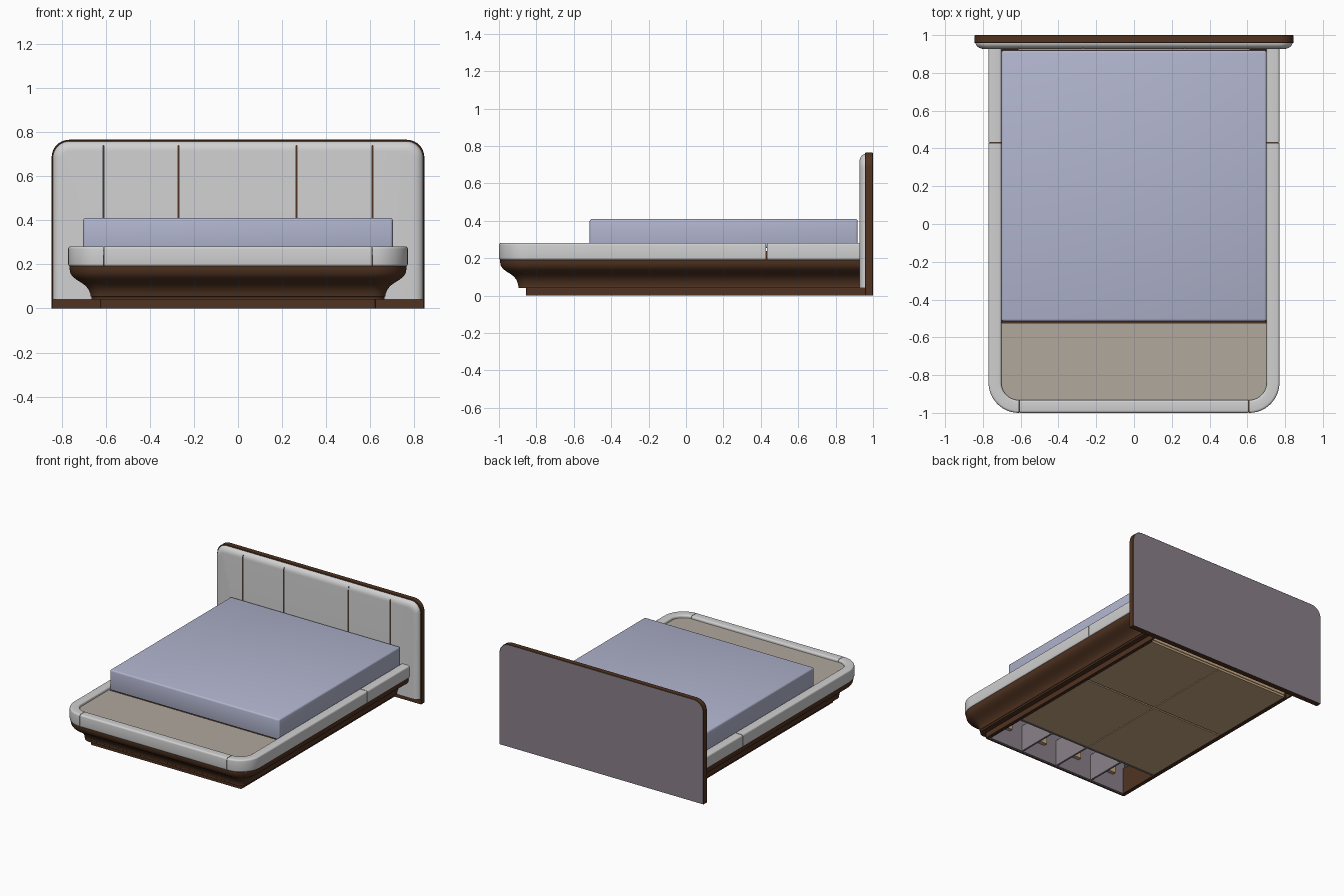
import bpy, bmesh, math
from mathutils import Vector

if "Cube" in bpy.data.objects:
    bpy.data.objects.remove(bpy.data.objects["Cube"])


def mat(name, r, g, b):
    m = bpy.data.materials.new(name)
    lin = [((c / 255 + 0.055) / 1.055) ** 2.4 for c in (r, g, b)]
    m.diffuse_color = (*lin, 1)
    m.use_nodes = True
    m.node_tree.nodes["Principled BSDF"].inputs["Base Color"].default_value = m.diffuse_color
    return m


FABRIC = mat("light grey fabric", 208, 208, 208)
BROWN = mat("dark brown wood", 80, 51, 33)
BLUE = mat("pale blue mattress", 177, 181, 206)
TAUPE = mat("taupe deck", 177, 168, 157)
MAUVE = mat("mauve grey board", 138, 129, 138)
TAN = mat("tan plywood", 198, 168, 132)


def finish(name, bm, *mats):
    bmesh.ops.recalc_face_normals(bm, faces=bm.faces[:])
    me = bpy.data.meshes.new(name)
    bm.to_mesh(me)
    bm.free()
    ob = bpy.data.objects.new(name, me)
    bpy.context.collection.objects.link(ob)
    for m in mats:
        me.materials.append(m)
    bpy.ops.object.select_all(action='DESELECT')
    ob.select_set(True)
    bpy.context.view_layer.objects.active = ob
    bpy.ops.object.shade_smooth_by_angle(angle=math.radians(35))
    return ob


def loft(rings, closed=True):
    """Skin rings of points and cap both ends."""
    bm = bmesh.new()
    vs = [[bm.verts.new(p) for p in ring] for ring in rings]
    n = len(vs[0])
    for a, b in zip(vs, vs[1:]):
        for i in range(n):
            j = (i + 1) % n
            bm.faces.new((a[i], a[j], b[j], b[i]))
    bm.faces.new(vs[0])
    bm.faces.new(vs[-1][::-1])
    return bm


def box(name, x, y, z, m, bevel=0, segs=3):
    bm = loft([[(x[0], y[0], h), (x[1], y[0], h), (x[1], y[1], h), (x[0], y[1], h)] for h in z])
    if bevel:
        bmesh.ops.bevel(bm, geom=bm.edges[:], offset=bevel, segments=segs, profile=0.5, affect='EDGES')
    return finish(name, bm, m)


def mirror(ob):
    ob.modifiers.new("mirror", 'MIRROR')


# Path round the foot of the bed: arc centre plus outward direction
CX, CY, R = 0.61, -0.84, 0.16


def corner(side=1, n=14):
    pts = [(side * CX, CY, side * math.cos(a), -math.sin(a))
           for a in [math.pi / 2 * i / n for i in range(n + 1)]]
    return pts if side > 0 else pts[::-1]


def u_path(y_end):
    return [(CX, y_end, 1, 0)] + corner() + corner(-1) + [(-CX, y_end, -1, 0)]


def sweep(name, path, section, m):
    """Section points are (inset from the outer edge, z)."""
    rings = [[(cx + nx * (R - d), cy + ny * (R - d), z) for d, z in section]
             for cx, cy, nx, ny in path]
    return finish(name, loft(rings), m)


# Upholstered rail with rounded section, in pieces divided by seams
def rounded(d0, d1, z0, z1, r, n=4):
    pts = []
    for k, (cd, cz) in enumerate([(d1 - r, z1 - r), (d0 + r, z1 - r), (d0 + r, z0 + r), (d1 - r, z0 + r)]):
        for i in range(n + 1):
            a = math.pi / 2 * (k + i / n)
            pts.append((cd + r * math.cos(a), cz + r * math.sin(a)))
    return pts


rail = rounded(0, 0.068, 0.19, 0.282, 0.012)
mirror(sweep("rail_side_rear", [(CX, 0.93, 1, 0), (CX, 0.432, 1, 0)], rail, FABRIC))
mirror(sweep("rail_side_corner", [(CX, 0.428, 1, 0)] + corner(), rail, FABRIC))
sweep("rail_foot", [(CX - 0.003, CY, 0, -1), (-CX + 0.003, CY, 0, -1)], rail, FABRIC)

# Cove moulding under the rail
cove = [(0.006, 0.192), (0.006, 0.18), (0.01, 0.16), (0.02, 0.145), (0.037, 0.131), (0.06, 0.117),
        (0.08, 0.102), (0.093, 0.085), (0.1, 0.068), (0.102, 0.055), (0.105, 0.053), (0.105, 0.04),
        (0.155, 0.04), (0.155, 0.192)]
sweep("cove_moulding", u_path(0.93), cove, BROWN)

# Recessed plinth
sweep("plinth", u_path(0.96), [(0.145, 0), (0.145, 0.045), (0.158, 0.045), (0.158, 0)], BROWN)

# Deck at the foot, rounded to fit inside the rail
deck = [[(cx + nx * (R - 0.066), cy + ny * (R - 0.066), z) for cx, cy, nx, ny in u_path(-0.525)]
        for z in (0.24, 0.262)]
finish("foot_deck", loft(deck), TAUPE)

# Mattress and its support board
box("mattress", (-0.702, 0.702), (-0.515, 0.918), (0.255, 0.41), BLUE, 0.012)
box("mattress_support", (-0.7, 0.7), (-0.527, 0.925), (0.2, 0.238), BROWN)


# Headboard outline with rounded top corners, shrunk by d (bottom kept level)
def outline(w, z0, z1, r, d, y, n=10):
    pts = [(w - d, y, z0)]
    for s in (1, -1):
        for i in range(n + 1):
            a = math.pi / 2 * (i / n if s > 0 else 1 - i / n)
            pts.append((s * (w - r + (r - d) * math.cos(a)), y, z1 - r + (r - d) * math.sin(a)))
    return pts + [(-(w - d), y, z0)]


board = loft([outline(0.845, 0, 0.765, 0.08, d, y)
              for d, y in ((0.003, 0.958), (0, 0.961), (0, 0.997), (0.003, 1.0))])
bmesh.ops.recalc_face_normals(board, faces=board.faces[:])
for f in board.faces:
    f.material_index = 1 if f.normal.y > 0.9 else 0
finish("headboard", board, BROWN, MAUVE)

# Headboard padding with a soft front edge and narrow vertical seams
steps = [(0.045 * (1 - math.cos(a)), 0.96 - 0.033 * math.sin(a))
         for a in [math.pi / 2 * i / 8 for i in range(9)]]
pad = loft([outline(0.839, 0.04, 0.758, 0.075, d, y) for d, y in steps])
for s in (-0.61, -0.27, 0.265, 0.61):
    for x in (s - 0.0015, s + 0.0015):
        bmesh.ops.bisect_plane(pad, geom=pad.verts[:] + pad.edges[:] + pad.faces[:],
                               plane_co=(x, 0, 0), plane_no=(1, 0, 0))
    slit = [f for f in pad.faces if abs(f.calc_center_median().x - s) < 0.001
            and abs(f.normal.y) > 0.9 and f.calc_center_median().y < 0.95]
    bmesh.ops.delete(pad, geom=slit, context='FACES')
finish("headboard_padding", pad, FABRIC)

# Four floor panels under the bed, and the board closing them at the head
for i, x in enumerate(((-0.595, -0.003), (0.003, 0.595))):
    for j, y in enumerate(((-0.495, 0.21), (0.222, 0.905))):
        box(f"floor_panel_{i}{j}", x, y, (0.002, 0.018), TAN)
box("head_board_inner", (-0.595, 0.595), (0.895, 0.91), (0.018, 0.2), TAN)
box("inner_side_left", (-0.607, -0.597), (-0.835, 0.91), (0.001, 0.2), BROWN)
box("inner_side_right", (0.597, 0.607), (-0.835, 0.91), (0.001, 0.2), BROWN)

# Open bays at the foot: front board, rear board, dividers and blocks
box("bay_front", (-0.607, 0.607), (-0.842, -0.828), (0.001, 0.24), MAUVE)
box("bay_rear", (-0.597, 0.597), (-0.512, -0.498), (0.002, 0.2), MAUVE)
for i in range(3):
    x = (i - 1) * 0.31
    box(f"bay_divider_{i}", (x - 0.007, x + 0.007), (-0.828, -0.512), (0.002, 0.2), MAUVE)
for i in range(4):
    x = (i - 1.5) * 0.31
    box(f"bay_block_{i}", (x - 0.04, x + 0.04), (-0.828, -0.8), (0.12, 0.18), TAN)
